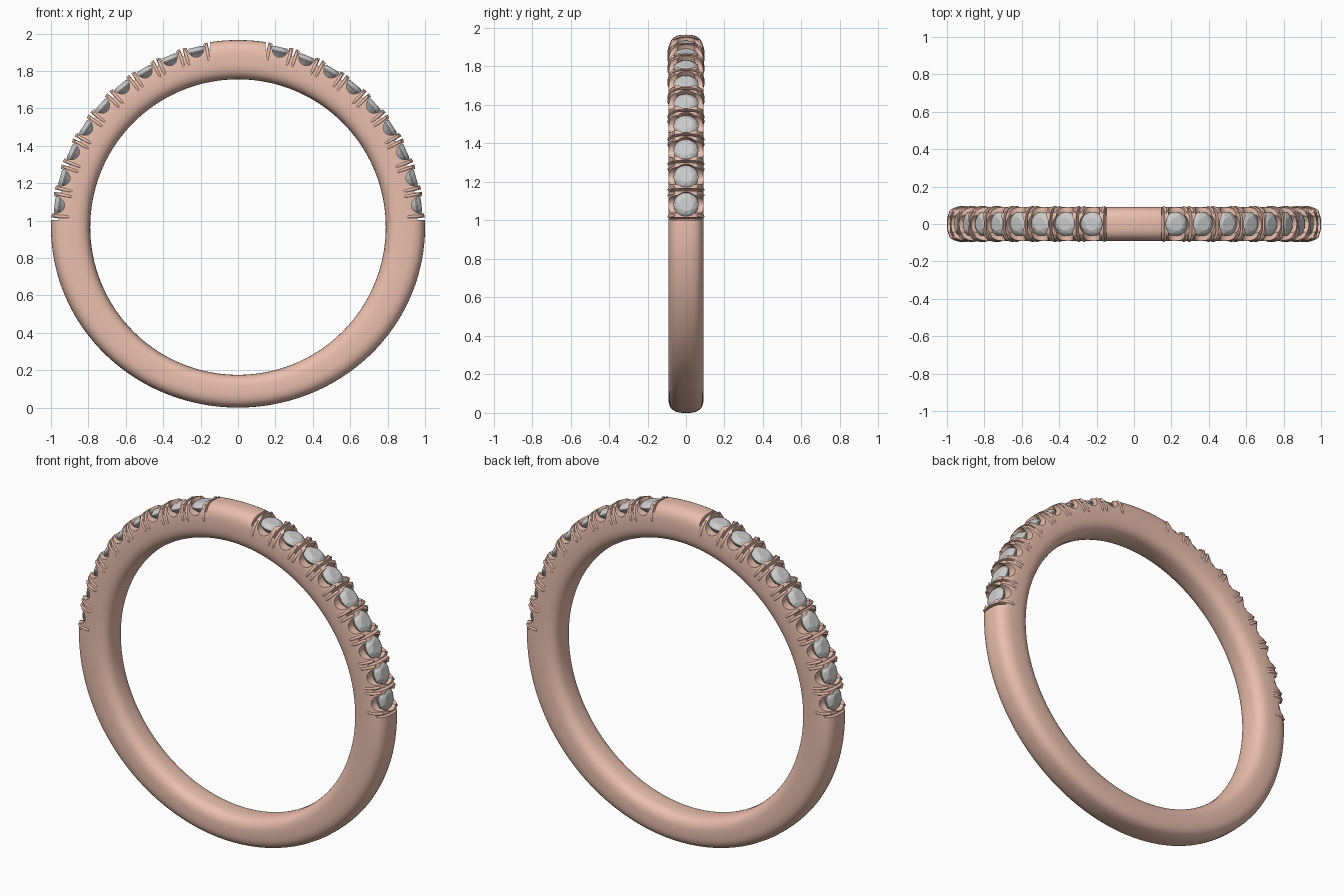
import bpy, bmesh, math
from mathutils import Matrix, Vector

if "Cube" in bpy.data.objects:
    bpy.data.objects.remove(bpy.data.objects["Cube"])

CZ = 0.965                      # height of the ring centre
STEP, FIRST, COUNT = 8.72, 6.9, 9
metal = bpy.data.materials.new("rose_metal")
metal.diffuse_color = (0.82, 0.52, 0.42, 1)
metal.use_nodes = True
metal.node_tree.nodes["Principled BSDF"].inputs["Base Color"].default_value = metal.diffuse_color


def frame(deg, r, scale=(1, 1, 1), y=0.0):
    """Local X = along the band, Y = band width, Z = outward."""
    a = math.radians(deg)
    c, s = math.cos(a), math.sin(a)
    m = Matrix(((s, 0, c, r * c), (0, 1, 0, y), (-c, 0, s, CZ + r * s), (0, 0, 0, 1)))
    return m @ Matrix.Diagonal((*scale, 1))


def finish(name, bm, mat=None):
    bmesh.ops.recalc_face_normals(bm, faces=bm.faces)
    me = bpy.data.meshes.new(name)
    bm.to_mesh(me)
    bm.free()
    ob = bpy.data.objects.new(name, me)
    bpy.context.collection.objects.link(ob)
    if mat:
        me.materials.append(mat)
    return ob


def smooth(ob, deg=35):
    bpy.ops.object.select_all(action='DESELECT')
    ob.select_set(True)
    bpy.context.view_layer.objects.active = ob
    bpy.ops.object.shade_smooth_by_angle(angle=math.radians(deg))


def both(angles):
    return [b for a in angles for b in (a, 180 - a)]


gem_angles = both([FIRST + STEP * i for i in range(COUNT)])
groove_angles = both([FIRST + STEP * (i - 0.5) for i in range(COUNT + 1)])

# Band: rounded section swept round the finger, thinner at the bottom
bm = bmesh.new()
N, M, R_IN = 240, 40, 0.79
rings = []
for i in range(N):
    a = math.tau * i / N
    r_out = 1.0 - 0.035 * max(0, -math.sin(a)) ** 2
    mid, half = (r_out + R_IN) / 2, (r_out - R_IN) / 2
    ring = []
    for j in range(M):
        t = math.tau * j / M
        c, s = math.cos(t), math.sin(t)
        r = mid + half * math.copysign(abs(c) ** (2 / 2.9), c)
        y = 0.092 * math.copysign(abs(s) ** (2 / 2.9), s)
        ring.append(bm.verts.new((r * math.cos(a), y, CZ + r * math.sin(a))))
    rings.append(ring)
for i in range(N):
    p, q = rings[i], rings[(i + 1) % N]
    for j in range(M):
        k = (j + 1) % M
        bm.faces.new((p[j], p[k], q[k], q[j]))
band = finish("band", bm, metal)


def cutter(name, angles, r, scale, across, seg):
    """Joined cylinders, lying across the band or standing outward."""
    bm = bmesh.new()
    turn = Matrix.Rotation(math.pi / 2, 4, 'X') if across else Matrix()
    for a in angles:
        bmesh.ops.create_cone(bm, cap_ends=True, segments=seg, radius1=1, radius2=1,
                              depth=2, matrix=frame(a, r, scale) @ turn)
    ob = finish(name, bm)
    ob.hide_render = True
    return ob


# Cuts: side scallops, split grooves between cells, round stone seats
cutters = [
    cutter("scallop_cutter", gem_angles, 0.992, (0.046, 0.15, 0.058), True, 24),
    cutter("groove_cutter", groove_angles, 0.995, (0.007, 0.15, 0.04), True, 12),
    cutter("seat_cutter", gem_angles, 1.01, (0.063, 0.063, 0.05), False, 24),
]
bpy.context.view_layer.objects.active = band
for c in cutters:
    mod = band.modifiers.new(c.name, 'BOOLEAN')
    mod.operation, mod.solver, mod.object = 'DIFFERENCE', 'EXACT', c
    bpy.ops.object.modifier_apply(modifier=mod.name)
for c in cutters:
    bpy.data.objects.remove(c)
smooth(band)

# Prongs: four rounded claws around each stone
bm = bmesh.new()
for a in gem_angles:
    for da in (-3.45, 3.45):
        for side in (-1, 1):
            tilt = Matrix.Rotation(side * 0.25, 4, 'X')
            m = frame(a + da, 0.943, y=side * 0.073) @ tilt @ Matrix.Diagonal((0.012, 0.02, 0.05, 1))
            bmesh.ops.create_uvsphere(bm, u_segments=12, v_segments=10, radius=1, matrix=m)
smooth(finish("prongs", bm, metal), 60)


# Stones: faceted round cut from table, girdle and culet
def add_gem(bm, m):
    pts = [(0, 0, -0.075)]
    for n, r, z, off in ((8, 0.036, 0.022, 0), (8, 0.053, 0.014, 0.5), (16, 0.065, 0, 0), (16, 0.065, -0.006, 0)):
        for k in range(n):
            t = math.tau * (k + off) / n
            pts.append((r * math.cos(t), r * math.sin(t), z))
    verts = [bm.verts.new(m @ Vector(p)) for p in pts]
    bmesh.ops.convex_hull(bm, input=verts)


bm = bmesh.new()
for a in gem_angles:
    add_gem(bm, frame(a, 0.966))
finish("stones", bm)
